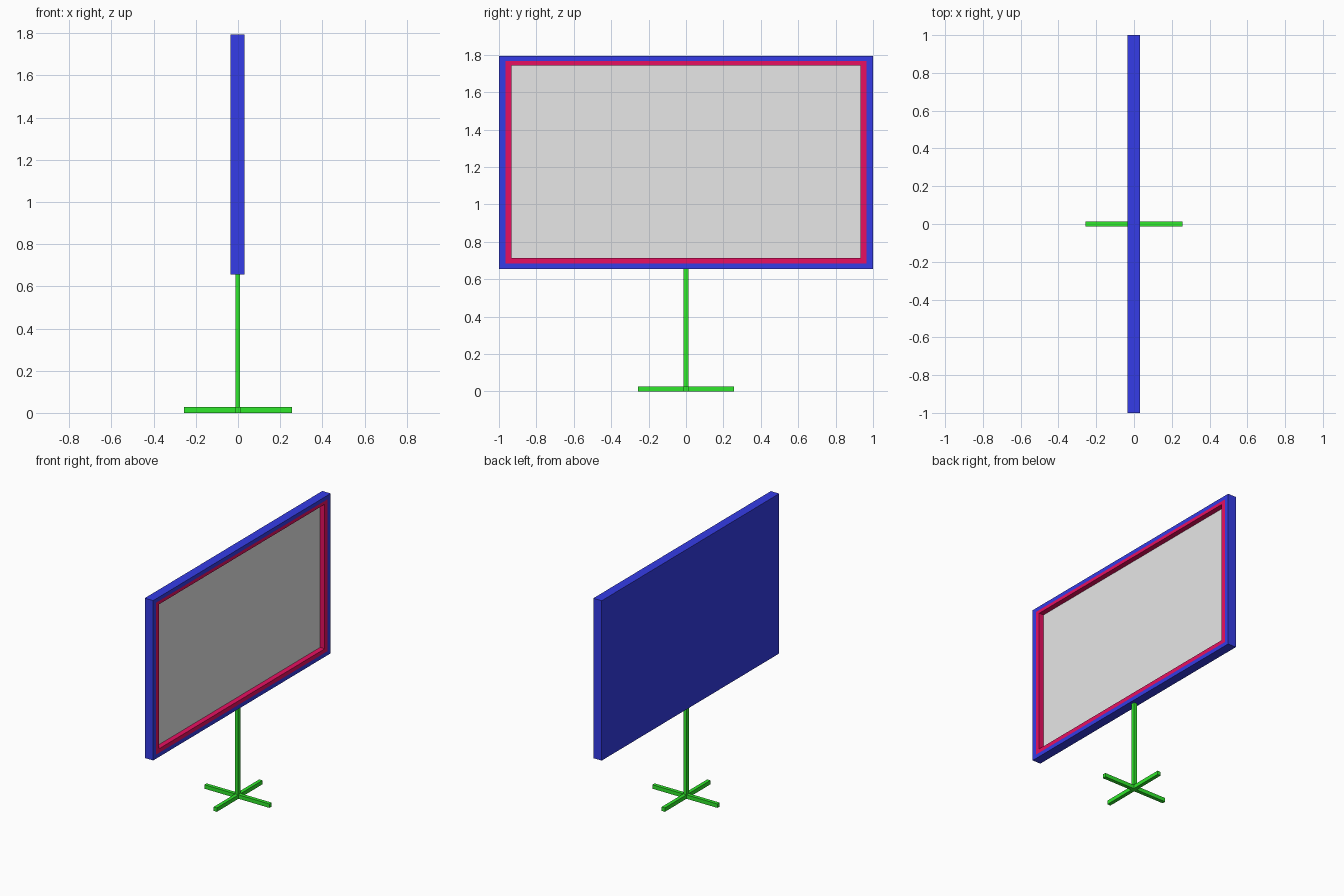
import bpy
import bmesh
from mathutils import Vector

cube = bpy.data.objects.get("Cube")
if cube:
    bpy.data.objects.remove(cube, do_unlink=True)


def material(name, color):
    mat = bpy.data.materials.new(name)
    mat.use_nodes = True
    mat.diffuse_color = (*color, 1)
    mat.node_tree.nodes["Principled BSDF"].inputs["Base Color"].default_value = (*color, 1)
    return mat


BLUE = material("casing blue", (0.035, 0.045, 0.8))
RED = material("bezel red", (0.8, 0.005, 0.12))
GREY = material("screen grey", (0.8, 0.8, 0.8))
GREEN = material("stand green", (0.03, 0.8, 0.025))


def box_mesh(low, high):
    low, high = Vector(low), Vector(high)
    bm = bmesh.new()
    bmesh.ops.create_cube(bm, size=1)
    for v in bm.verts:
        v.co = (low + high) / 2 + v.co * (high - low)
    return bm


def finish(name, bm, mats):
    mesh = bpy.data.meshes.new(name)
    bm.normal_update()
    bm.to_mesh(mesh)
    bm.free()
    for mat in mats:
        mesh.materials.append(mat)
    obj = bpy.data.objects.new(name, mesh)
    bpy.context.collection.objects.link(obj)
    return obj


# Display panel: the +x side is inset for the bezel, then sunk for the screen
bm = box_mesh((-0.035, -1, 0.655), (0.031, 1, 1.795))
bm.normal_update()
face = max(bm.faces, key=lambda f: f.calc_center_median().x)
for slot, half_width, bottom, top in ((1, 0.966, 0.684, 1.767), (2, 0.933, 0.713, 1.743)):
    bmesh.ops.inset_region(bm, faces=[face], thickness=0.03)
    mid = face.calc_center_median()
    for v in face.verts:
        v.co.y = half_width if v.co.y > mid.y else -half_width
        v.co.z = top if v.co.z > mid.z else bottom
    if slot == 1:
        face.material_index = slot

# Sunken screen with bezel-coloured walls
walls = bmesh.ops.extrude_discrete_faces(bm, faces=[face])
screen = walls["faces"][0]
for v in screen.verts:
    v.co.x -= 0.037
screen.material_index = 2
finish("display_panel", bm, (BLUE, RED, GREY))

# Stand: square pole on two crossed feet
HALF = 0.013
FOOT = 0.257
finish("pole", box_mesh((-HALF, -HALF, 0), (HALF - 0.003, HALF, 0.655)), [GREEN])
finish("foot_across", box_mesh((-FOOT, -HALF, 0), (FOOT, HALF, 0.028)), [GREEN])
finish("foot_along", box_mesh((-HALF, -FOOT, 0), (HALF, FOOT, 0.028)), [GREEN])
